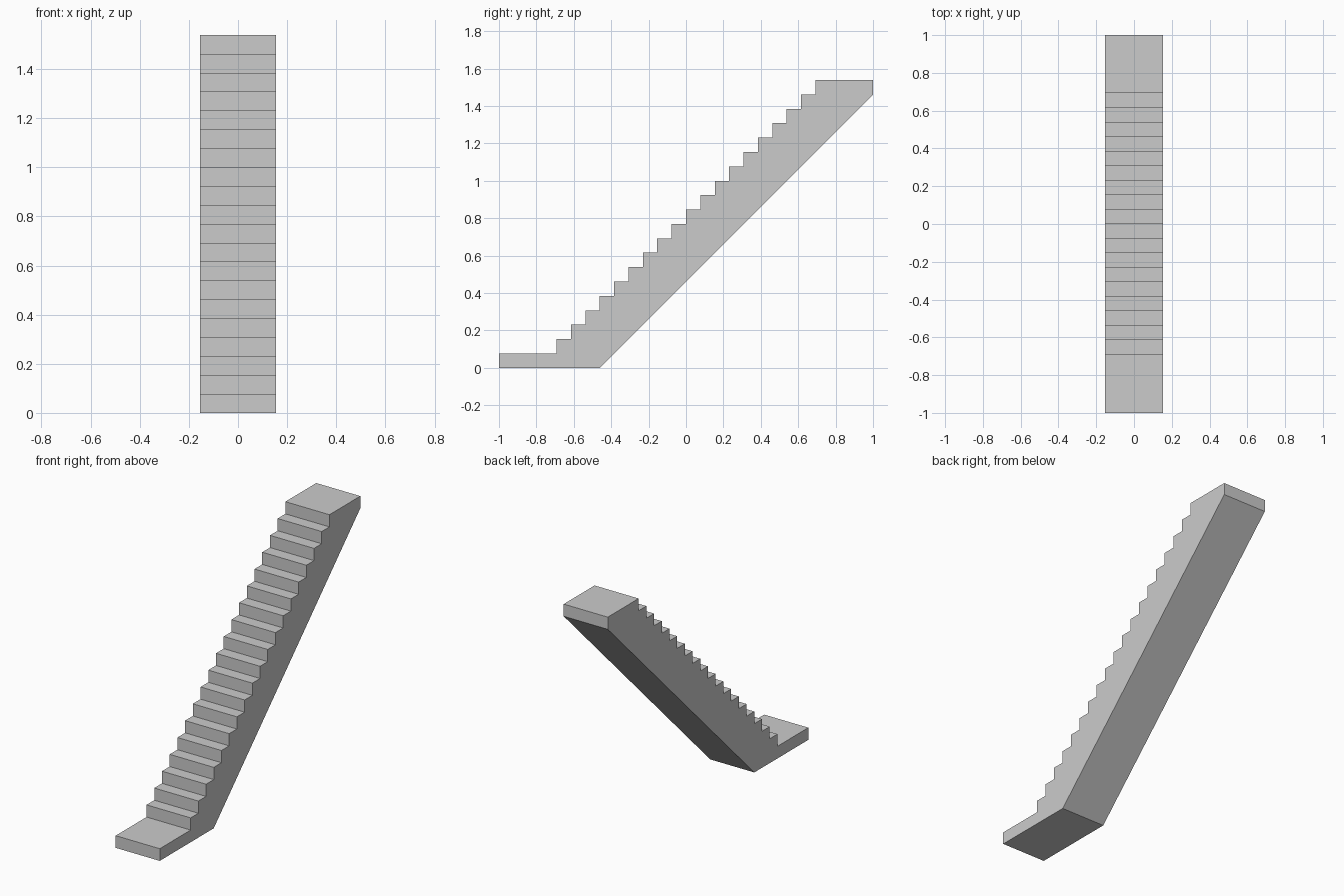
import bpy, bmesh

if "Cube" in bpy.data.objects:
    bpy.data.objects.remove(bpy.data.objects["Cube"])

S = 2 / 26            # one tread / riser
RISERS = 19
LANDING = 4           # landing length in treads
HALF_W = 2 * S

# Side profile (y, z) in step units: underside, back edge, then steps downwards
profile = [(0, 0), (7, 0), (26, 19), (26, 20)]
for i in reversed(range(RISERS)):
    y = LANDING + i
    profile += [(y, i + 2), (y, i + 1)]
profile.append((0, 1))

# Extrude the profile across the width of the flight
bm = bmesh.new()
verts = [bm.verts.new((-HALF_W, y * S - 1, z * S)) for y, z in profile]
side = bm.faces.new(verts)
ext = bmesh.ops.extrude_face_region(bm, geom=[side], use_keep_orig=True)
moved = [g for g in ext["geom"] if isinstance(g, bmesh.types.BMVert)]
bmesh.ops.translate(bm, verts=moved, vec=(2 * HALF_W, 0, 0))
bmesh.ops.recalc_face_normals(bm, faces=bm.faces)

mesh = bpy.data.meshes.new("staircase")
bm.to_mesh(mesh)
bm.free()
stairs = bpy.data.objects.new("staircase", mesh)
bpy.context.collection.objects.link(stairs)
